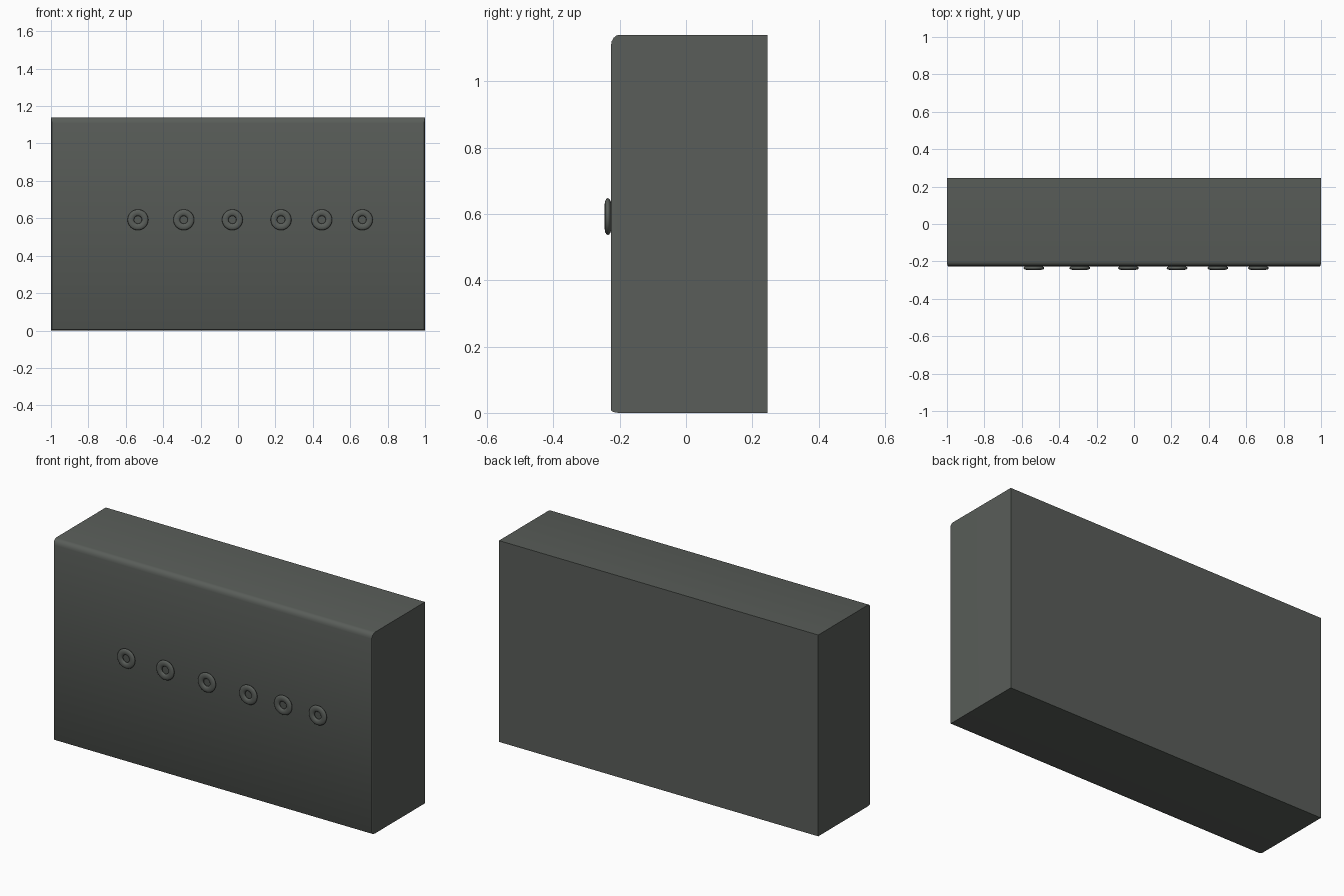
import bpy, bmesh, math

if "Cube" in bpy.data.objects:
    bpy.data.objects.remove(bpy.data.objects["Cube"])

mat = bpy.data.materials.new("dark_grey")
mat.diffuse_color = (0.1, 0.11, 0.1, 1)
mat.use_nodes = True
mat.node_tree.nodes["Principled BSDF"].inputs["Base Color"].default_value = mat.diffuse_color


def finish(obj, angle):
    obj.data.materials.append(mat)
    bpy.ops.object.select_all(action='DESELECT')
    obj.select_set(True)
    bpy.context.view_layer.objects.active = obj
    bpy.ops.object.shade_smooth_by_angle(angle=math.radians(angle))


# Cabinet: square back, front rim rounded (mostly along the top)
BACK, RIM, FRONT, HEIGHT = 0.245, -0.2, -0.226, 1.14
sections = [(BACK, 0.0)]
for i in range(5):
    a = math.radians(90 * i / 4)
    sections.append((RIM + (FRONT - RIM) * math.sin(a), 1 - math.cos(a)))

bm = bmesh.new()
loops = []
for y, k in sections:
    x, low, top = 1 - 0.006 * k, 0.009 * k, HEIGHT - 0.032 * k
    loops.append([bm.verts.new((px, y, pz)) for px, pz in
                  ((-x, low), (x, low), (x, top), (-x, top))])
for a, b in zip(loops, loops[1:]):
    for i in range(4):
        j = (i + 1) % 4
        bm.faces.new((a[i], a[j], b[j], b[i]))
bm.faces.new(loops[0])
bm.faces.new(loops[-1])
bmesh.ops.recalc_face_normals(bm, faces=bm.faces)
mesh = bpy.data.meshes.new("cabinet")
bm.to_mesh(mesh)
bm.free()
cabinet = bpy.data.objects.new("cabinet", mesh)
bpy.context.collection.objects.link(cabinet)
finish(cabinet, 30)

# Row of flattened rings on the front face
for n, x in enumerate((-0.535, -0.29, -0.03, 0.23, 0.448, 0.665)):
    bpy.ops.mesh.primitive_torus_add(
        major_radius=0.038, minor_radius=0.0175, major_segments=32,
        minor_segments=12, location=(x, -0.2355, 0.592),
        rotation=(math.pi / 2, 0, 0))
    ring = bpy.context.object
    ring.name = f"front_ring_{n + 1}"
    ring.scale.z = 0.55
    finish(ring, 60)
